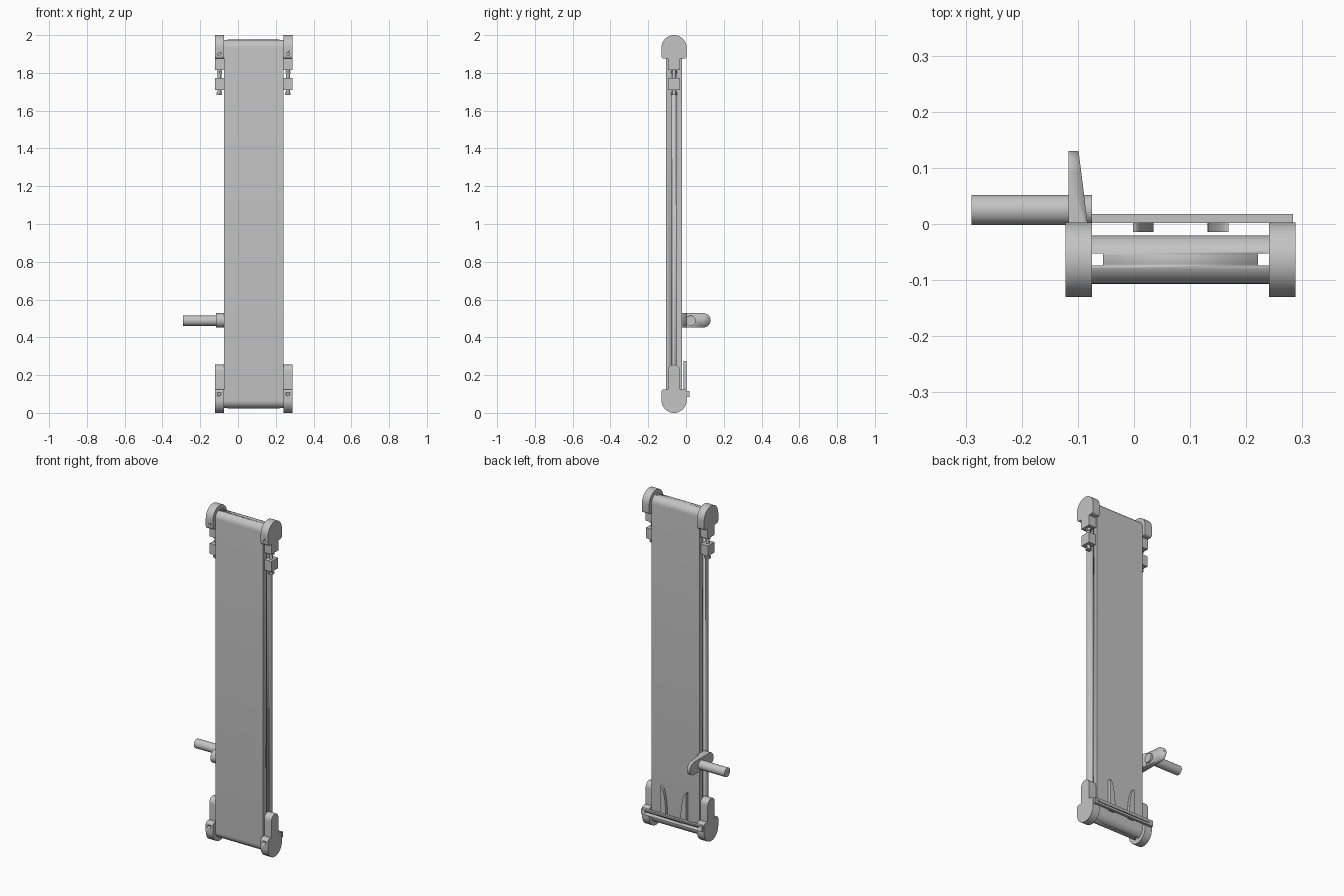
import bpy, bmesh, math
from mathutils import Matrix, Vector

if "Cube" in bpy.data.objects:
    bpy.data.objects.remove(bpy.data.objects["Cube"])

grey = bpy.data.materials.new("light grey")
grey.use_nodes = True
grey.diffuse_color = (0.55, 0.55, 0.55, 1)
grey.node_tree.nodes["Principled BSDF"].inputs["Base Color"].default_value = (0.55, 0.55, 0.55, 1)

MID_X, MID_Y = 0.083, -0.0635      # centre of the conveyor in plan
LEFT, RIGHT = 0.241, -0.075        # sides of the bed
CAP_R, BED_R = 0.0665, 0.043


def finish(name, bm):
    bmesh.ops.recalc_face_normals(bm, faces=bm.faces)
    mesh = bpy.data.meshes.new(name)
    bm.to_mesh(mesh)
    bm.free()
    mesh.materials.append(grey)
    obj = bpy.data.objects.new(name, mesh)
    bpy.context.collection.objects.link(obj)
    bpy.ops.object.select_all(action='DESELECT')
    bpy.context.view_layer.objects.active = obj
    obj.select_set(True)
    bpy.ops.object.shade_smooth_by_angle(angle=math.radians(30))
    return obj


def prism(name, points, depth):
    """Extrude a closed outline of 3D points along a vector."""
    bm = bmesh.new()
    face = bm.faces.new([bm.verts.new(p) for p in points])
    new = bmesh.ops.extrude_face_region(bm, geom=[face])["geom"]
    bmesh.ops.translate(bm, vec=depth, verts=[v for v in new if isinstance(v, bmesh.types.BMVert)])
    return finish(name, bm)


def side_prism(name, outline, x0, x1):
    return prism(name, [(x0, y, z) for y, z in outline], (x1 - x0, 0, 0))


def box(name, x, y, z):
    return prism(name, [(x[0], y[0], z[0]), (x[1], y[0], z[0]), (x[1], y[1], z[0]), (x[0], y[1], z[0])],
                 (0, 0, z[1] - z[0]))


def rod(name, start, end, radius, sides=32):
    a, b = Vector(start), Vector(end)
    bm = bmesh.new()
    spin = (b - a).to_track_quat('Z', 'Y').to_matrix().to_4x4()
    bmesh.ops.create_cone(bm, cap_ends=True, segments=sides, radius1=radius, radius2=radius,
                          depth=(b - a).length, matrix=Matrix.Translation((a + b) / 2) @ spin)
    return finish(name, bm)


def arc(cy, cz, r, a0, a1, steps=16):
    angles = [math.radians(a0 + (a1 - a0) * i / steps) for i in range(steps + 1)]
    return [(cy + r * math.cos(a), cz + r * math.sin(a)) for a in angles]


def cut(obj, cutter):
    cutter.hide_render = True
    mod = obj.modifiers.new("cut", 'BOOLEAN')
    mod.object = cutter
    mod.solver = 'EXACT'
    bpy.context.view_layer.objects.active = obj
    bpy.ops.object.modifier_apply(modifier=mod.name)
    bpy.data.objects.remove(cutter)


# Bed with rounded ends and a groove along each side
bed = side_prism("conveyor_bed", arc(MID_Y, CAP_R, BED_R, 180, 360) + arc(MID_Y, 2 - CAP_R, BED_R, 0, 180),
                 RIGHT, LEFT)
for x in (RIGHT, LEFT):
    cut(bed, box("groove_cutter", (x - 0.02, x + 0.02), (MID_Y - 0.0105, MID_Y + 0.0105), (-0.1, 2.1)))


def cap_outline(stem_top, rounded):
    """Round housing with a narrower stem rising from it."""
    half, fillet, shoulder = 0.033, 0.014, 0.125
    pts = arc(MID_Y, CAP_R, CAP_R, 180, 360, 32)
    pts += arc(MID_Y + CAP_R - fillet, shoulder - fillet, fillet, 0, 90, 6)
    if rounded:
        pts += [(MID_Y + half, shoulder)] + arc(MID_Y, stem_top - half, half, 0, 180)
        pts += [(MID_Y - half, shoulder)]
    else:
        pts += [(MID_Y + half, shoulder), (MID_Y + half, stem_top),
                (MID_Y - half, stem_top), (MID_Y - half, shoulder)]
    return pts + arc(MID_Y - CAP_R + fillet, shoulder - fillet, fillet, 90, 180, 6)


# End housings and belt tensioners on both sides
for side, x0, x1 in (("right", -0.122, RIGHT), ("left", LEFT, 0.288)):
    xm = (x0 + x1) / 2
    lower = side_prism(side + "_lower_housing", cap_outline(0.255, True), x0, x1)
    upper = side_prism(side + "_upper_housing", [(y, 2 - z) for y, z in cap_outline(0.185, False)], x0, x1)
    for housing, z in ((lower, 0.1), (upper, 1.9)):
        cut(housing, rod("hole_cutter", (xm, -0.15, z), (xm, -0.11, z), 0.008, 16))
    box(side + "_tensioner_block", (x0, x1), (MID_Y - 0.031, MID_Y + 0.031), (1.71, 1.772))
    rod(side + "_tensioner_screw", (xm, MID_Y, 1.685), (xm, MID_Y, 1.82), 0.01, 16)
    rod(side + "_screw_head", (xm, MID_Y, 1.683), (xm, MID_Y, 1.695), 0.017, 6)
    rod(side + "_lock_nut", (xm, MID_Y, 1.798), (xm, MID_Y, 1.81), 0.016, 6)

# Slotted cross bar on the back
bar = box("rear_cross_bar", (-0.117, 0.283), (0.002, 0.018), (0.083, 0.117))
cut(bar, box("slot_cutter", (-0.09, 0.256), (-0.01, 0.03), (0.096, 0.104)))

# Two curved scraper fins held by the bar
for name, outer, direction in (("right_fin", -0.002, 1), ("left_fin", 0.168, -1)):
    curve = [(outer + direction * 0.037 * math.cos(a), 0.09 + 0.185 * math.sin(a))
             for a in (math.radians(90 * i / 16) for i in range(17))]
    outline = [(outer, 0.09)] + curve
    prism(name, [(x, -0.014, z) for x, z in outline], (0, 0.017, 0))

# Tapered lever plate with its shaft
lever = side_prism("lever_plate", arc(-0.055, 0.49, 0.038, 90, 270) + arc(0.092, 0.49, 0.038, -90, 90),
                   -0.117, RIGHT)
cut(lever, prism("taper_cutter", [(-0.083, 0.003, 0.4), (-0.1, 0.14, 0.4), (0, 0.14, 0.4), (0, 0.003, 0.4)],
                 (0, 0, 0.2)))
rod("lever_shaft", (-0.29, 0.025, 0.488), (RIGHT, 0.025, 0.488), 0.027)
